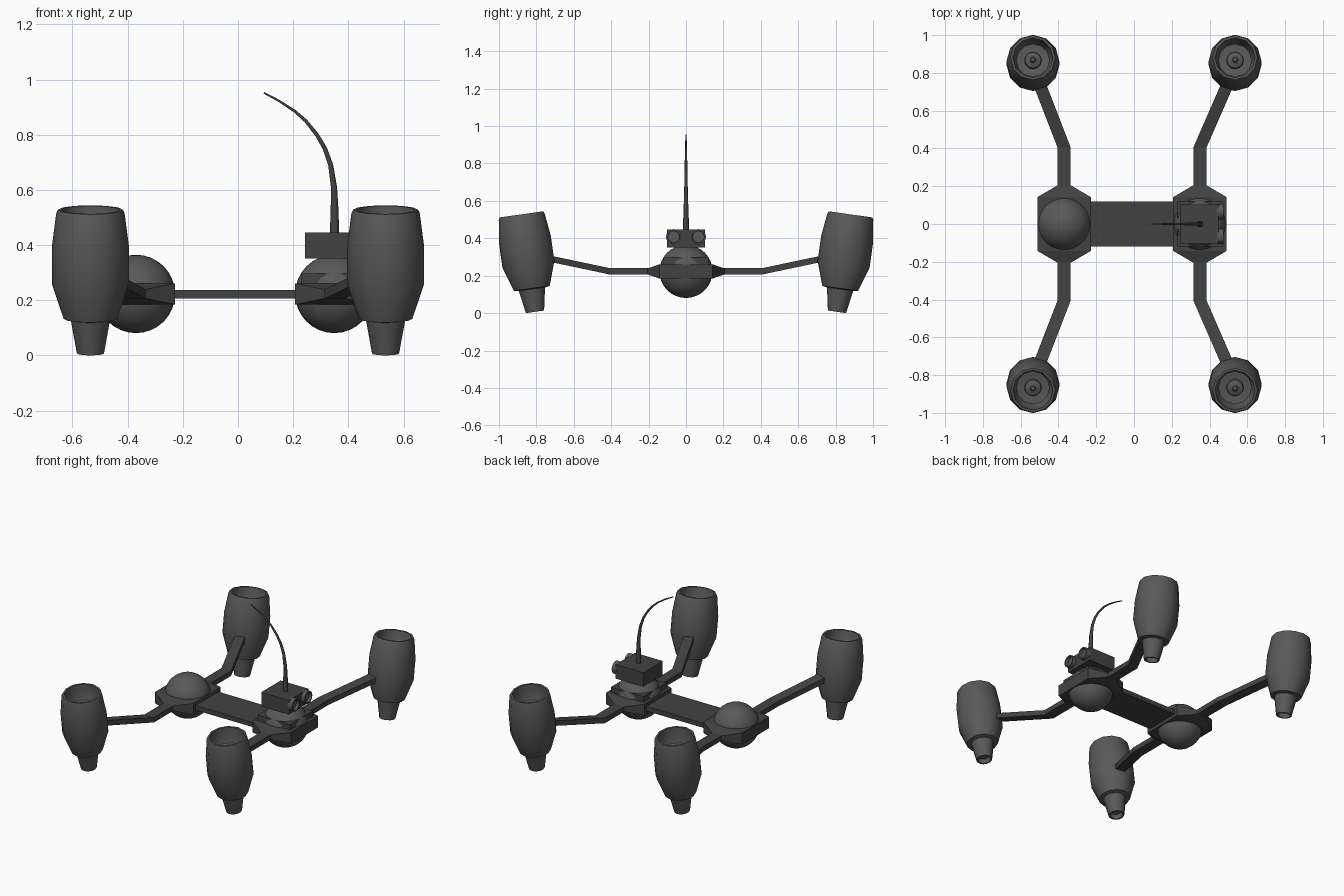
import bpy, bmesh
from math import sin, cos, pi, radians
from mathutils import Vector, Matrix

if "Cube" in bpy.data.objects:
    bpy.data.objects.remove(bpy.data.objects["Cube"])


def material(name, v):
    m = bpy.data.materials.new(name)
    m.diffuse_color = (v, v, v, 1)
    m.use_nodes = True
    m.node_tree.nodes["Principled BSDF"].inputs["Base Color"].default_value = m.diffuse_color
    return m


SHELL = material("shell_grey", 0.10)
FRAME = material("frame_dark", 0.055)


def finish(name, bm, mat, smooth=None):
    bmesh.ops.recalc_face_normals(bm, faces=bm.faces)
    me = bpy.data.meshes.new(name)
    bm.to_mesh(me)
    bm.free()
    me.materials.append(mat)
    ob = bpy.data.objects.new(name, me)
    bpy.context.collection.objects.link(ob)
    if smooth:
        bpy.ops.object.select_all(action='DESELECT')
        bpy.context.view_layer.objects.active = ob
        ob.select_set(True)
        bpy.ops.object.shade_smooth_by_angle(angle=radians(smooth))
    return ob


def loft(bm, rings):
    """Skin equal-length vertex rings and cap both ends."""
    vs = [[bm.verts.new(p) for p in r] for r in rings]
    n = len(vs[0])
    for a, b in zip(vs, vs[1:]):
        for i in range(n):
            j = (i + 1) % n
            bm.faces.new((a[i], a[j], b[j], b[i]))
    bm.faces.new(vs[0])
    bm.faces.new(vs[-1])


def lathe(name, profile, sides, matrix, mat, smooth=32):
    bm = bmesh.new()
    loft(bm, [[matrix @ Vector((r * cos(2 * pi * i / sides), r * sin(2 * pi * i / sides), h))
               for i in range(sides)] for r, h in profile])
    return finish(name, bm, mat, smooth)


def box(name, x0, x1, y, z0, z1, mat):
    bm = bmesh.new()
    loft(bm, [[(x0, -y, z), (x1, -y, z), (x1, y, z), (x0, y, z)] for z in (z0, z1)])
    return finish(name, bm, mat)


def section(x, y, z, w, h):
    return [(x - w, y, z - h), (x + w, y, z - h), (x + w, y, z + h), (x - w, y, z + h)]


MID = 0.223
# Thruster profile: recessed nozzle, barrel body, open top with hub inside
POD = [(0.036, 0.03), (0.04, 0.0), (0.049, 0.0), (0.071, 0.122), (0.097, 0.127),
       (0.14, 0.255), (0.14, 0.39), (0.124, 0.513), (0.118, 0.526), (0.106, 0.526),
       (0.102, 0.46), (0.088, 0.425), (0.046, 0.42), (0.042, 0.435), (0.016, 0.445), (0.01, 0.46)]

for side, cx, px in (("left", -0.37, -0.535), ("right", 0.349, 0.535)):
    # Sphere hub
    bm = bmesh.new()
    bmesh.ops.create_uvsphere(bm, u_segments=32, v_segments=16, radius=0.142,
                              matrix=Matrix.Translation((cx, 0, MID)))
    finish(side + "_hub_sphere", bm, SHELL, 40)

    # Collar around the hub, tapering to the arms
    bm = bmesh.new()
    loft(bm, [section(cx, y, MID, w, h) for y, w, h in
              ((-0.205, 0.035, 0.016), (-0.142, 0.142, 0.038), (0.142, 0.142, 0.038), (0.205, 0.035, 0.016))])
    finish(side + "_collar", bm, FRAME)

    for end, s in (("front", -1), ("back", 1)):
        # Bent arm
        dx = (px - cx) * 0.88
        bm = bmesh.new()
        loft(bm, [section(x, s * y, z, 0.035, 0.017) for x, y, z in
                  ((cx, 0.19, MID), (cx, 0.405, MID), (cx + dx, 0.78, 0.302))])
        finish(f"{end}_{side}_arm", bm, FRAME)
        # Tilted thruster
        m = Matrix.Translation((px, s * 0.807, 0.007)) @ Matrix.Rotation(radians(-8 * s), 4, 'X')
        lathe(f"{end}_{side}_thruster", POD, 12, m, SHELL)

# Connecting deck plate
box("deck_plate", -0.25, 0.23, 0.12, 0.207, 0.238, FRAME)

# Camera mount (corners poke out of the hub) and camera body
box("camera_mount", 0.229, 0.469, 0.12, 0.245, 0.297, FRAME)
box("camera_body", 0.243, 0.447, 0.102, 0.352, 0.446, FRAME)

# Pair of recessed lenses
for name, y in (("front_lens", -0.066), ("back_lens", 0.066)):
    m = Matrix.Translation((0.44, y, 0.408)) @ Matrix.Rotation(pi / 2, 4, 'Y')
    lathe(name, [(0.041, 0), (0.041, 0.033), (0.033, 0.033), (0.031, 0.015)], 16, m, SHELL)

# Curved tapering antenna
PATH = [(0.350, 0.44, 0.017), (0.350, 0.53, 0.014), (0.348, 0.61, 0.011), (0.336, 0.69, 0.009),
        (0.315, 0.75, 0.008), (0.286, 0.80, 0.007), (0.246, 0.85, 0.006), (0.205, 0.886, 0.005),
        (0.150, 0.922, 0.004), (0.094, 0.952, 0.003)]
rings = []
for i, (x, z, r) in enumerate(PATH):
    a, b = PATH[max(i - 1, 0)], PATH[min(i + 1, len(PATH) - 1)]
    t = Vector((b[0] - a[0], 0, b[1] - a[1])).normalized()
    n = Vector((t.z, 0, -t.x))
    rings.append([Vector((x, 0, z)) + n * r * cos(k * pi / 4) + Vector((0, r * sin(k * pi / 4), 0))
                  for k in range(8)])
bm = bmesh.new()
loft(bm, rings)
finish("antenna", bm, FRAME, 50)
